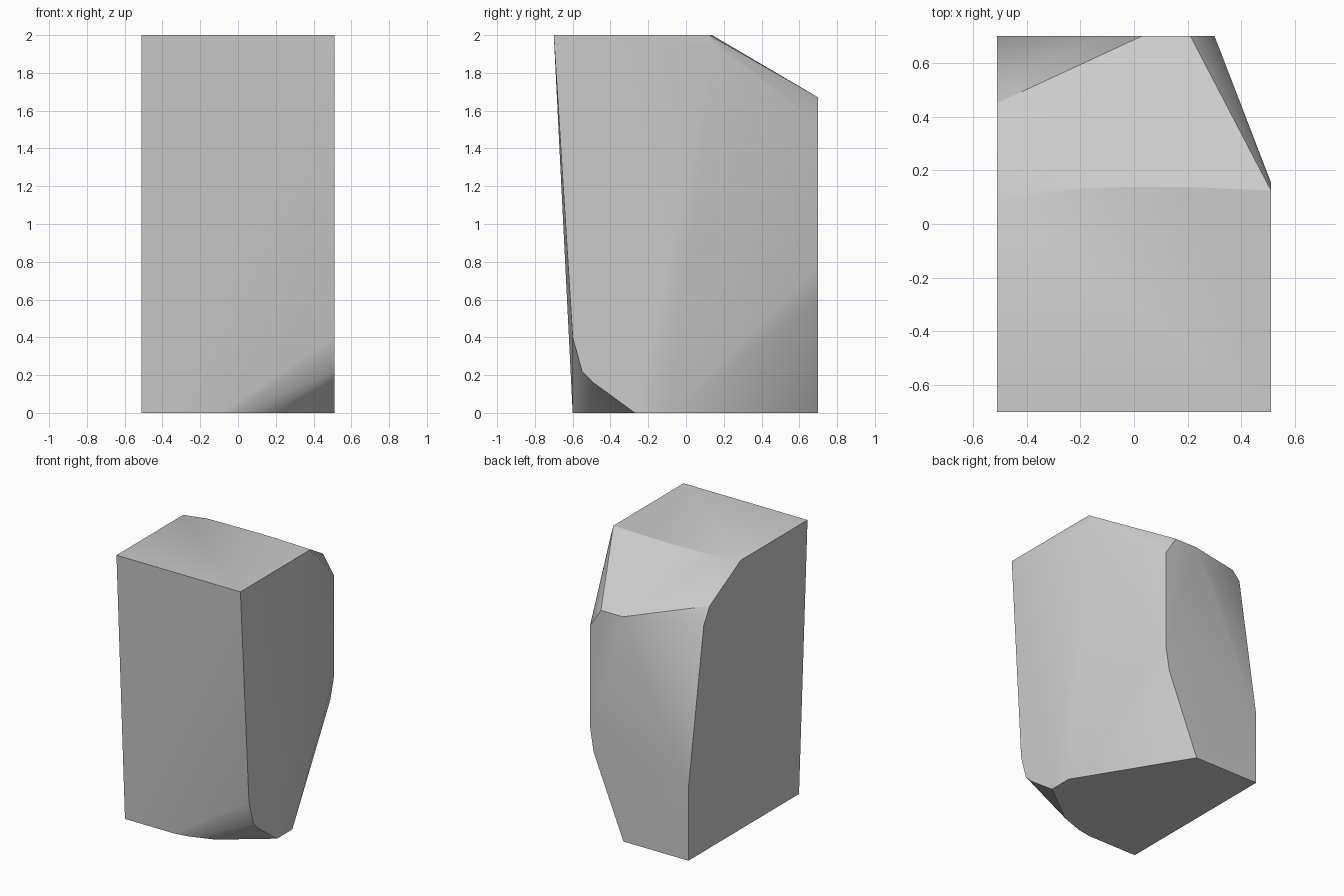
import bpy
import bmesh
import math

# Remove the default object
default_cube = bpy.data.objects.get("Cube")
if default_cube:
    bpy.data.objects.remove(default_cube, do_unlink=True)


def make_material(name, colour):
    material = bpy.data.materials.new(name)
    material.use_nodes = True
    material.diffuse_color = colour
    shader = next(n for n in material.node_tree.nodes if n.type == "BSDF_PRINCIPLED")
    shader.inputs["Base Color"].default_value = colour
    return material


def hull_object(name, points, material):
    """Wrap a closed convex skin around the outlines and merge coplanar faces."""
    bm = bmesh.new()
    for point in points:
        bm.verts.new(point)
    bmesh.ops.remove_doubles(bm, verts=bm.verts[:], dist=0.004)
    bmesh.ops.convex_hull(bm, input=bm.verts[:])
    loose = [v for v in bm.verts if not v.link_faces]
    bmesh.ops.delete(bm, geom=loose, context="VERTS")
    bmesh.ops.dissolve_limit(bm, angle_limit=math.radians(0.5),
                             verts=bm.verts[:], edges=bm.edges[:])
    bmesh.ops.recalc_face_normals(bm, faces=bm.faces[:])
    mesh = bpy.data.meshes.new(name)
    bm.to_mesh(mesh)
    bm.free()
    mesh.materials.append(material)
    obj = bpy.data.objects.new(name, mesh)
    bpy.context.collection.objects.link(obj)
    return obj


SIDE, BACK, TOP = 0.51, 0.70, 2.0

# Outline of each flat face of the block, in that face's own plane
left_outline = [(-0.7, TOP), (0.085, TOP), (0.45, 1.8), (0.52, 1.68),
                (BACK, 0.54), (BACK, 0), (-0.6, 0)]
right_outline = [(-0.7, TOP), (0.125, TOP), (0.155, 1.94), (-0.09, 0),
                 (-0.27, 0), (-0.49, 0.16), (-0.55, 0.22), (-0.6, 0.4)]
back_outline = [(0.3, 1.53), (0.21, 1.67), (0.03, 1.67), (-0.115, 1.51),
                (-0.395, 0.8), (0.025, 0), (0.27, 0.6), (0.3, 0.78)]
bottom_outline = [(-0.1, -0.6), (0.01, -0.58), (0.18, -0.52)]
top_outline = [(-0.34, 0.13), (0, 0.138), (0.2, 0.138)]

points = [(-SIDE, y, z) for y, z in left_outline]
points += [(SIDE, y, z) for y, z in right_outline]
points += [(x, BACK, z) for x, z in back_outline]
points += [(x, y, 0) for x, y in bottom_outline]
points += [(x, y, TOP) for x, y in top_outline]

# Chipped stone block
stone = make_material("stone_grey", (0.6, 0.6, 0.6, 1.0))
block = hull_object("stone_block", points, stone)

# Soften the shallow facets, keep the hard edges
bpy.ops.object.select_all(action="DESELECT")
block.select_set(True)
bpy.context.view_layer.objects.active = block
bpy.ops.object.shade_smooth_by_angle(angle=math.radians(30))
